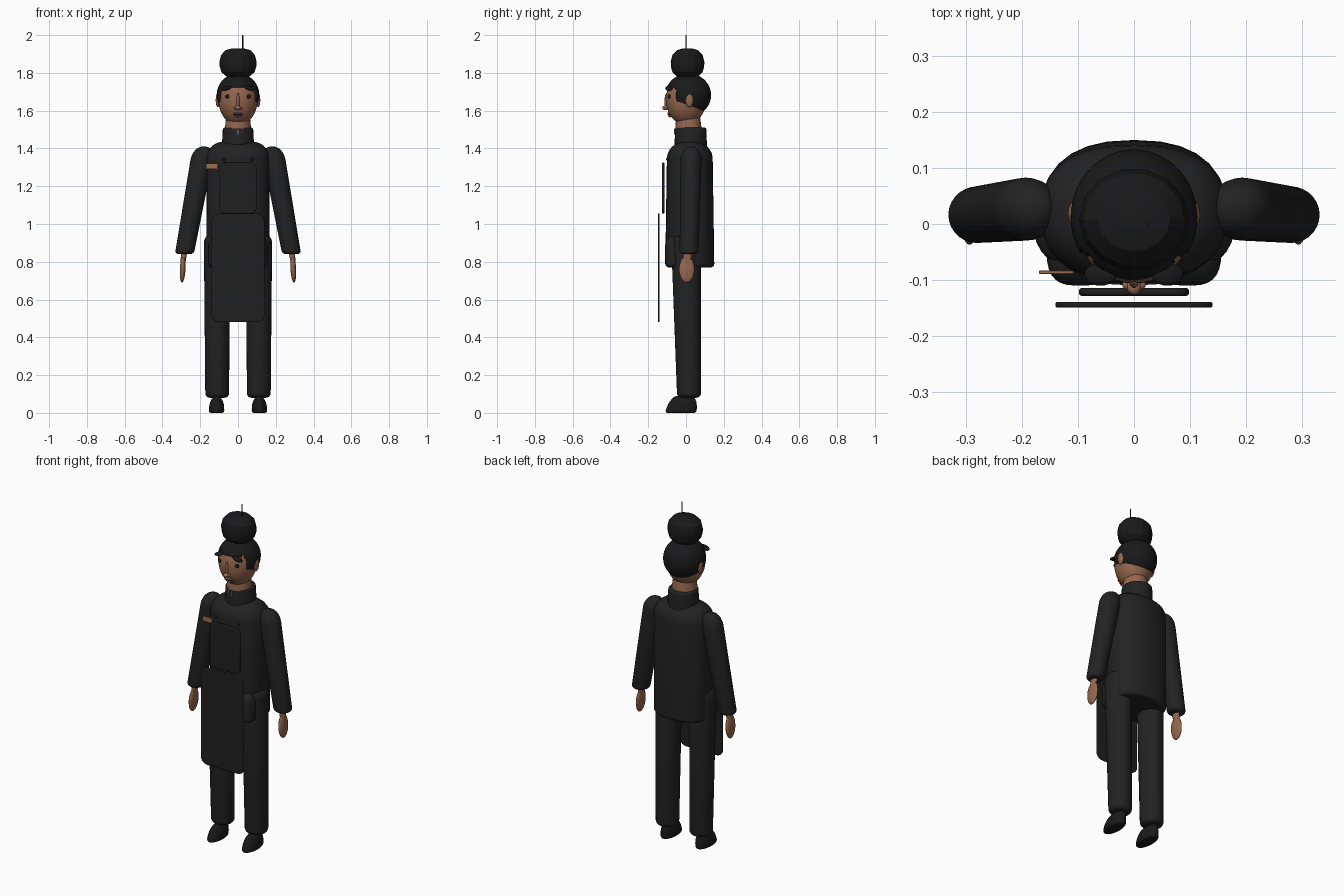
import bpy, bmesh, math
from mathutils import Matrix, Vector

if "Cube" in bpy.data.objects:
    bpy.data.objects.remove(bpy.data.objects["Cube"])


def material(name, red, green, blue):
    mat = bpy.data.materials.new(name)
    mat.use_nodes = True
    color = (red, green, blue, 1)
    mat.diffuse_color = color
    shader = mat.node_tree.nodes["Principled BSDF"]
    shader.inputs["Base Color"].default_value = color
    shader.inputs["Roughness"].default_value = 0.8
    return mat


cloth = material("black cloth", 0.016, 0.016, 0.016)
apron = material("apron black", 0.014, 0.014, 0.015)
hair = material("hair black", 0.01, 0.01, 0.011)
skin = material("brown skin", 0.3, 0.135, 0.075)
lip = material("lip brown", 0.36, 0.17, 0.12)
copper = material("copper tag", 0.33, 0.15, 0.08)
grey = material("grey metal", 0.35, 0.35, 0.35)


def finish(name, bm, mat, angle=50):
    bmesh.ops.recalc_face_normals(bm, faces=bm.faces)
    mesh = bpy.data.meshes.new(name)
    bm.to_mesh(mesh)
    bm.free()
    mesh.materials.append(mat)
    ob = bpy.data.objects.new(name, mesh)
    bpy.context.collection.objects.link(ob)
    bpy.ops.object.select_all(action="DESELECT")
    ob.select_set(True)
    bpy.context.view_layer.objects.active = ob
    bpy.ops.object.shade_smooth_by_angle(angle=math.radians(angle))
    return ob


def body(name, mat, low, high, low_radii, high_radii, low_round, high_round,
         power=2.0, sides=28, steps=6, angle=50):
    """Tapered superelliptic column whose two ends are rounded off."""
    low, high = Vector(low), Vector(high)
    length = high.z - low.z
    arcs = [math.pi / 2 * i / steps for i in range(steps + 1)]
    stations = [(low_round * (1 - math.sin(a)), low_round, math.cos(a)) for a in reversed(arcs)]
    stations = [(low_round * (1 - math.cos(a)), low_round, 1 - math.sin(a)) for a in arcs]
    stations += [(length - high_round * (1 - math.cos(a)), high_round, 1 - math.sin(a))
                 for a in reversed(arcs)]
    bm = bmesh.new()
    loops = []
    for rise, rounding, cut in stations:
        t = rise / length
        centre = low.lerp(high, t)
        radii = Vector(low_radii).lerp(Vector(high_radii), t)
        inset = cut * min(rounding, min(radii) * 0.9)
        loop = []
        for i in range(sides):
            c, s = math.cos(math.tau * i / sides), math.sin(math.tau * i / sides)
            x = (radii.x - inset) * math.copysign(abs(c) ** (2 / power), c)
            y = (radii.y - inset) * math.copysign(abs(s) ** (2 / power), s)
            loop.append(bm.verts.new(centre + Vector((x, y, 0))))
        loops.append(loop)
    for below, above in zip(loops, loops[1:]):
        for i in range(sides):
            j = (i + 1) % sides
            bm.faces.new((below[i], below[j], above[j], above[i]))
    bm.faces.new(loops[0])
    bm.faces.new(loops[-1])
    return finish(name, bm, mat, angle)


def ball(name, mat, centre, radii, segments=24, keep=None, tilt=0):
    bm = bmesh.new()
    bmesh.ops.create_uvsphere(bm, u_segments=segments, v_segments=segments * 2 // 3, radius=1)
    bm.transform(Matrix.Translation(centre) @ Matrix.Rotation(tilt, 4, "Y")
                 @ Matrix.Diagonal((*radii, 1)))
    if keep:
        hidden = [f for f in bm.faces if not keep(f.calc_center_median())]
        bmesh.ops.delete(bm, geom=hidden, context="FACES")
    return finish(name, bm, mat)


def panel(name, mat, centre, size, corner, rim):
    """Upright plate with rounded corners and softened rims."""
    bm = bmesh.new()
    bmesh.ops.create_cube(bm, size=1)
    bm.transform(Matrix.Translation(centre) @ Matrix.Diagonal((*size, 1)))
    upright = [e for e in bm.edges
               if abs((e.verts[0].co - e.verts[1].co).normalized().y) > 0.9]
    bmesh.ops.bevel(bm, geom=upright, offset=corner, segments=5, profile=0.5, affect="EDGES")
    ob = finish(name, bm, mat)
    bevel = ob.modifiers.new("soft rim", "BEVEL")
    bevel.width, bevel.segments, bevel.limit_method = rim, 3, "ANGLE"


# Jacket, collar and neck
body("jacket", cloth, low=(0, 0.02, 0.77), high=(0, 0.02, 1.435),
     low_radii=(0.165, 0.13), high_radii=(0.168, 0.12),
     low_round=0.02, high_round=0.09, power=2.4, steps=8)
body("collar", cloth, low=(0, 0.025, 1.4), high=(0, 0.025, 1.51),
     low_radii=(0.086, 0.086), high_radii=(0.08, 0.083), low_round=0.01, high_round=0.01)
body("neck", skin, low=(0, 0.015, 1.45), high=(0, 0.01, 1.6),
     low_radii=(0.075, 0.075), high_radii=(0.06, 0.06), low_round=0.01, high_round=0.01)

for side, s in (("left", 1), ("right", -1)):
    # Arm
    body(side + "_sleeve", cloth, low=(s * 0.284, 0.016, 0.84), high=(s * 0.18, 0.028, 1.41),
         low_radii=(0.05, 0.05), high_radii=(0.06, 0.057), low_round=0.02, high_round=0.07)
    body(side + "_wrist", skin, low=(s * 0.292, 0.005, 0.79), high=(s * 0.284, 0.01, 0.86),
         low_radii=(0.013, 0.02), high_radii=(0.017, 0.025),
         low_round=0.01, high_round=0.01, sides=12)
    ball(side + "_hand", skin, (s * 0.293, 0.004, 0.76), (0.015, 0.041, 0.07), tilt=-s * 0.05)

    # Leg, jacket front and shoe
    body(side + "_trouser_leg", cloth, low=(s * 0.11, 0.016, 0.08), high=(s * 0.112, 0, 0.95),
         low_radii=(0.063, 0.063), high_radii=(0.069, 0.08), low_round=0.025, high_round=0.05)
    body(side + "_jacket_front", cloth, low=(s * 0.096, -0.04, 0.77), high=(s * 0.096, -0.04, 0.94),
         low_radii=(0.06, 0.07), high_radii=(0.06, 0.07),
         low_round=0.02, high_round=0.05, power=3)
    body(side + "_shoe", hair, low=(s * 0.114, -0.028, 0), high=(s * 0.112, -0.01, 0.09),
         low_radii=(0.042, 0.084), high_radii=(0.036, 0.07), low_round=0.015, high_round=0.06)

    # Ear, eye, brow and button
    ball(side + "_ear", skin, (s * 0.107, 0.018, 1.655), (0.011, 0.021, 0.036))
    ball(side + "_eye", hair, (s * 0.055, -0.088, 1.675), (0.013, 0.008, 0.011))
    ball(side + "_brow", hair, (s * 0.06, -0.09, 1.718), (0.03, 0.02, 0.01), tilt=s * 0.3)
    ball(side + "_nostril", skin, (s * 0.012, -0.108, 1.613), (0.009, 0.009, 0.007))
    ball(side + "_button", hair, (s * 0.075, -0.098, 1.343), (0.009, 0.007, 0.009))


# Head, with the hair cap opened around the face
def covered(point):
    if point.y < -0.055:
        return point.z > 1.722 + abs(point.x) / 10
    return point.z > (1.625 if point.y < -0.03 else 1.58)


ball("head", skin, (0, 0, 1.66), (0.104, 0.106, 0.137), segments=40)
cap = ball("hair_cap", hair, (0, 0.012, 1.682), (0.113, 0.121, 0.115), segments=56, keep=covered)
shell = cap.modifiers.new("hair depth", "SOLIDIFY")
shell.thickness = 0.012

# Nose and mouth
ball("nose_bridge", skin, (0, -0.1, 1.65), (0.009, 0.014, 0.045))
ball("nose_tip", lip, (0, -0.11, 1.615), (0.013, 0.016, 0.012))
ball("mouth", hair, (0, -0.09, 1.579), (0.026, 0.007, 0.004))
ball("upper_lip", lip, (0, -0.09, 1.586), (0.024, 0.009, 0.005))
ball("lower_lip", lip, (0, -0.085, 1.571), (0.022, 0.009, 0.006))

# Faceted bun and hairpin
body("bun", hair, low=(0, 0.008, 1.775), high=(0, 0.008, 1.93),
     low_radii=(0.095, 0.09), high_radii=(0.1, 0.092),
     low_round=0.06, high_round=0.07, sides=14, steps=3, angle=20)
body("hairpin", hair, low=(0.025, 0, 1.88), high=(0.025, 0, 2),
     low_radii=(0.003, 0.003), high_radii=(0.003, 0.003),
     low_round=0.001, high_round=0.001, sides=8, steps=1)

# Apron, chest tag and collar marks
panel("apron_skirt", apron, (0, -0.144, 0.768), (0.28, 0.01, 0.575), corner=0.04, rim=0.004)
panel("apron_bib", apron, (0, -0.121, 1.19), (0.196, 0.014, 0.27), corner=0.03, rim=0.005)
panel("chest_tag", copper, (-0.138, -0.086, 1.306), (0.062, 0.006, 0.03), corner=0.006, rim=0.001)
for step in (-1, 0, 1):
    panel("collar_mark", grey, (step * 0.022, -0.06, 1.486 + abs(step) * 0.007),
          (0.005, 0.006, 0.024), corner=0.001, rim=0.0005)
